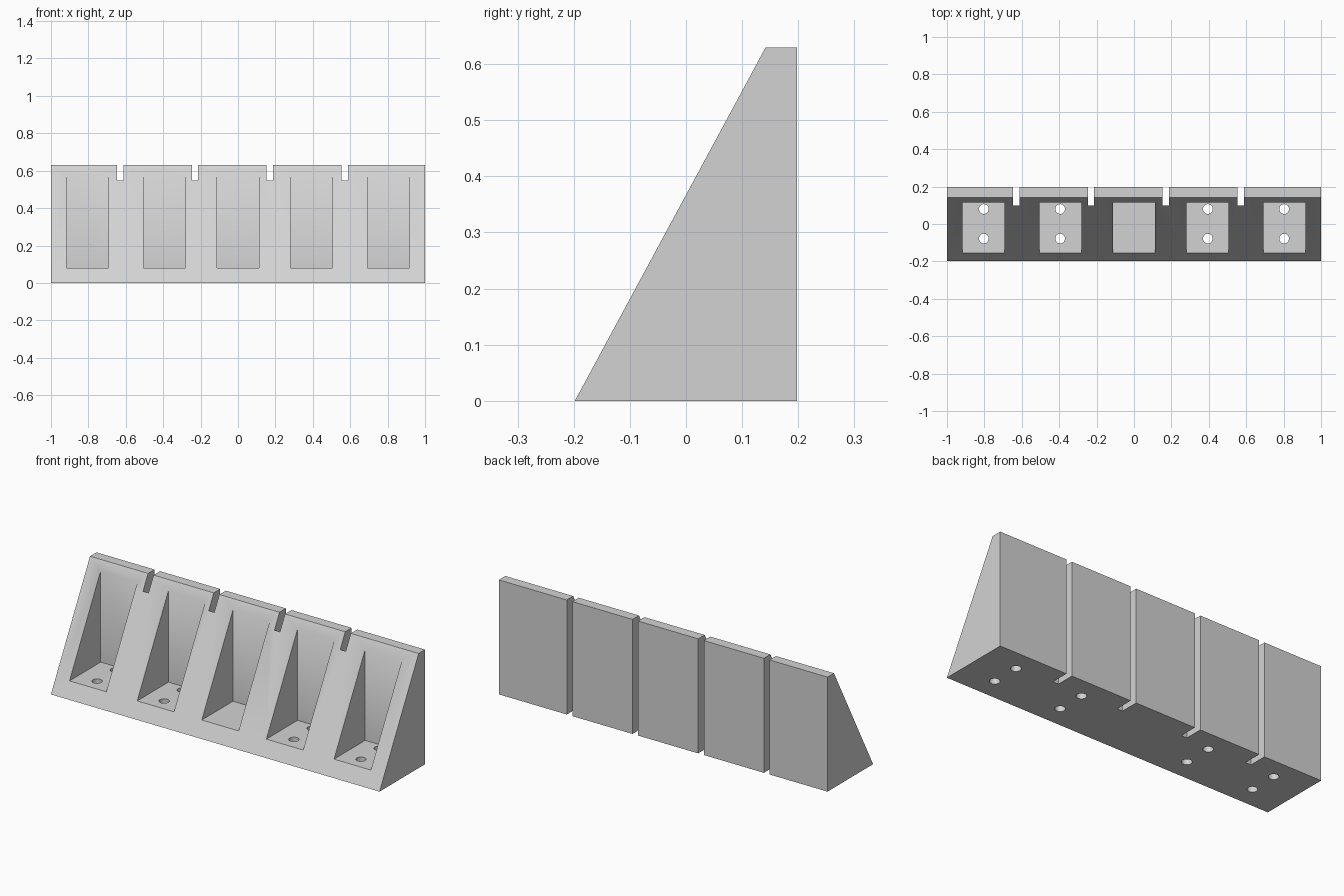
import bpy, bmesh, math
from mathutils import Matrix, Vector

if "Cube" in bpy.data.objects:
    bpy.data.objects.remove(bpy.data.objects["Cube"])

grey = bpy.data.materials.new("light_grey")
grey.diffuse_color = (0.65, 0.65, 0.65, 1)
grey.use_nodes = True
grey.node_tree.nodes["Principled BSDF"].inputs["Base Color"].default_value = grey.diffuse_color


def make_object(name, bm):
    bmesh.ops.recalc_face_normals(bm, faces=bm.faces)
    mesh = bpy.data.meshes.new(name)
    bm.to_mesh(mesh)
    bm.free()
    obj = bpy.data.objects.new(name, mesh)
    bpy.context.collection.objects.link(obj)
    obj.data.materials.append(grey)
    return obj


def add_box(bm, x0, x1, y0, y1, z0, z1):
    centre = Vector(((x0 + x1) / 2, (y0 + y1) / 2, (z0 + z1) / 2))
    size = Matrix.Diagonal((x1 - x0, y1 - y0, z1 - z0, 1))
    bmesh.ops.create_cube(bm, size=1, matrix=Matrix.Translation(centre) @ size)


# Wedge block: side profile extruded along x
bm = bmesh.new()
profile = [(-0.198, 0), (0.198, 0), (0.198, 0.63), (0.142, 0.63)]
side = bm.faces.new([bm.verts.new((-1, y, z)) for y, z in profile])
extruded = bmesh.ops.extrude_face_region(bm, geom=[side])
bmesh.ops.translate(bm, vec=(2, 0, 0),
                    verts=[v for v in extruded["geom"] if isinstance(v, bmesh.types.BMVert)])
block = make_object("wedge_block", bm)

# Five front pockets and four full-height back slots
bm = bmesh.new()
for x in (-0.805, -0.393, 0, 0.393, 0.805):
    add_box(bm, x - 0.112, x + 0.112, -0.5, 0.116, 0.08, 0.9)
for i in range(4):
    x = -0.63 + 0.4 * i
    add_box(bm, x - 0.017, x + 0.017, 0.098, 0.4, -0.2, 0.9)
pocket_cutter = make_object("pocket_and_slot_cutter", bm)

# Screw holes through the floors of the outer pockets
bm = bmesh.new()
for x in (-0.803, -0.395, 0.395, 0.803):
    for y in (-0.078, 0.08):
        bmesh.ops.create_cone(bm, cap_ends=True, segments=32, radius1=0.026, radius2=0.026,
                              depth=0.2, matrix=Matrix.Translation((x, y, 0.02)))
hole_cutter = make_object("screw_hole_cutter", bm)

# Cut the block, then discard the cutters
bpy.context.view_layer.objects.active = block
block.select_set(True)
for cutter in (pocket_cutter, hole_cutter):
    cutter.hide_render = True
    mod = block.modifiers.new(cutter.name, "BOOLEAN")
    mod.operation = "DIFFERENCE"
    mod.solver = "EXACT"
    mod.object = cutter
    bpy.ops.object.modifier_apply(modifier=mod.name)
    bpy.data.objects.remove(cutter)

# Soft blend between slope and pocket backs, sharp elsewhere
bpy.ops.object.shade_smooth_by_angle(angle=math.radians(30))
